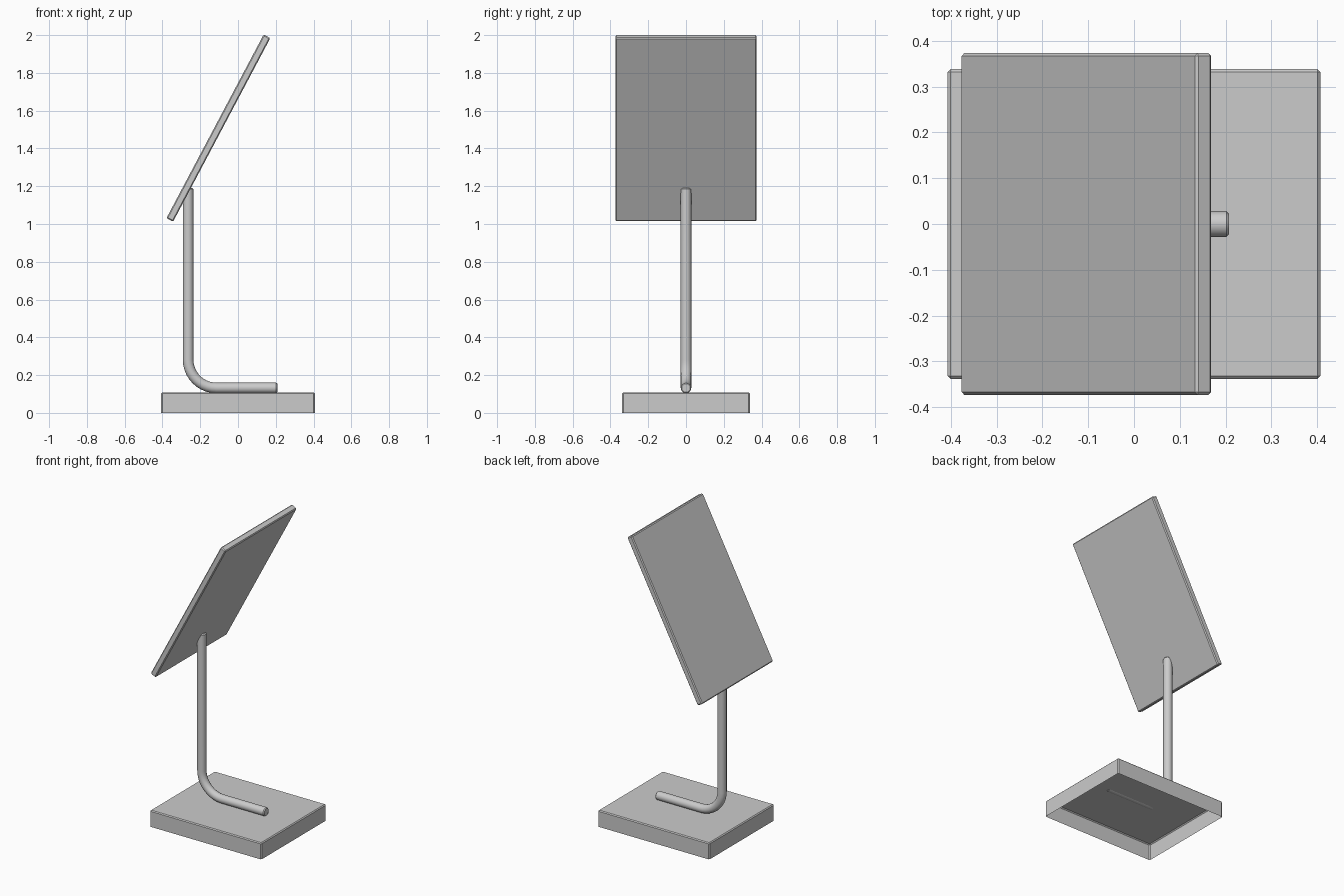
import bpy, bmesh
from math import radians, sin, cos, pi

if "Cube" in bpy.data.objects:
    bpy.data.objects.remove(bpy.data.objects["Cube"])

BEVEL = 0.006


def slab(name, size, loc, tilt=0.0, open_bottom=False):
    """Box with small chamfers, optionally an open shell underneath."""
    bm = bmesh.new()
    bmesh.ops.create_cube(bm, size=1.0)
    bmesh.ops.scale(bm, vec=size, verts=bm.verts)
    if open_bottom:
        bottom = [f for f in bm.faces if f.normal.z < -0.9]
        bmesh.ops.delete(bm, geom=bottom, context='FACES_ONLY')
    edges = [e for e in bm.edges if not e.is_boundary]
    bmesh.ops.bevel(bm, geom=edges, offset=BEVEL, segments=1,
                    affect='EDGES', clamp_overlap=True)
    mesh = bpy.data.meshes.new(name)
    bm.to_mesh(mesh)
    bm.free()
    obj = bpy.data.objects.new(name, mesh)
    obj.location = loc
    obj.rotation_euler = (0, tilt, 0)
    bpy.context.collection.objects.link(obj)
    return obj


def tube(name, points, radius):
    """Round bar along (x, z, scale) points in the y = 0 plane."""
    curve = bpy.data.curves.new(name, 'CURVE')
    curve.dimensions = '3D'
    curve.bevel_depth = radius
    curve.bevel_resolution = 6
    curve.use_fill_caps = True
    spline = curve.splines.new('POLY')
    spline.points.add(len(points) - 1)
    for p, (x, z, s) in zip(spline.points, points):
        p.co = (x, 0, z, 1)
        p.radius = s
    obj = bpy.data.objects.new(name, curve)
    bpy.context.collection.objects.link(obj)
    bpy.ops.object.select_all(action='DESELECT')
    bpy.context.view_layer.objects.active = obj
    obj.select_set(True)
    bpy.ops.object.convert(target='MESH')
    bpy.ops.object.shade_smooth_by_angle(angle=radians(35))
    return bpy.context.object


# Base, hollow from below
slab("base", (0.814, 0.676, 0.108), (0, 0, 0.054), open_bottom=True)

# Bent support bar with chamfered ends
X_POST, Z_FOOT, R_BEND, N = -0.264, 0.132, 0.15, 10
bend = [(X_POST + R_BEND - R_BEND * sin(a), Z_FOOT + R_BEND - R_BEND * cos(a), 1)
        for a in (pi / 2 * i / N for i in range(N + 1))]
path = ([(0.208, Z_FOOT, 0.8), (0.202, Z_FOOT, 1)] + bend
        + [(X_POST, 1.184, 1), (X_POST, 1.19, 0.8)])
tube("support_bar", path, 0.028)

# Tilted panel
slab("panel", (0.04, 0.746, 1.10), (-0.104, 0, 1.5075), tilt=radians(27.9))
